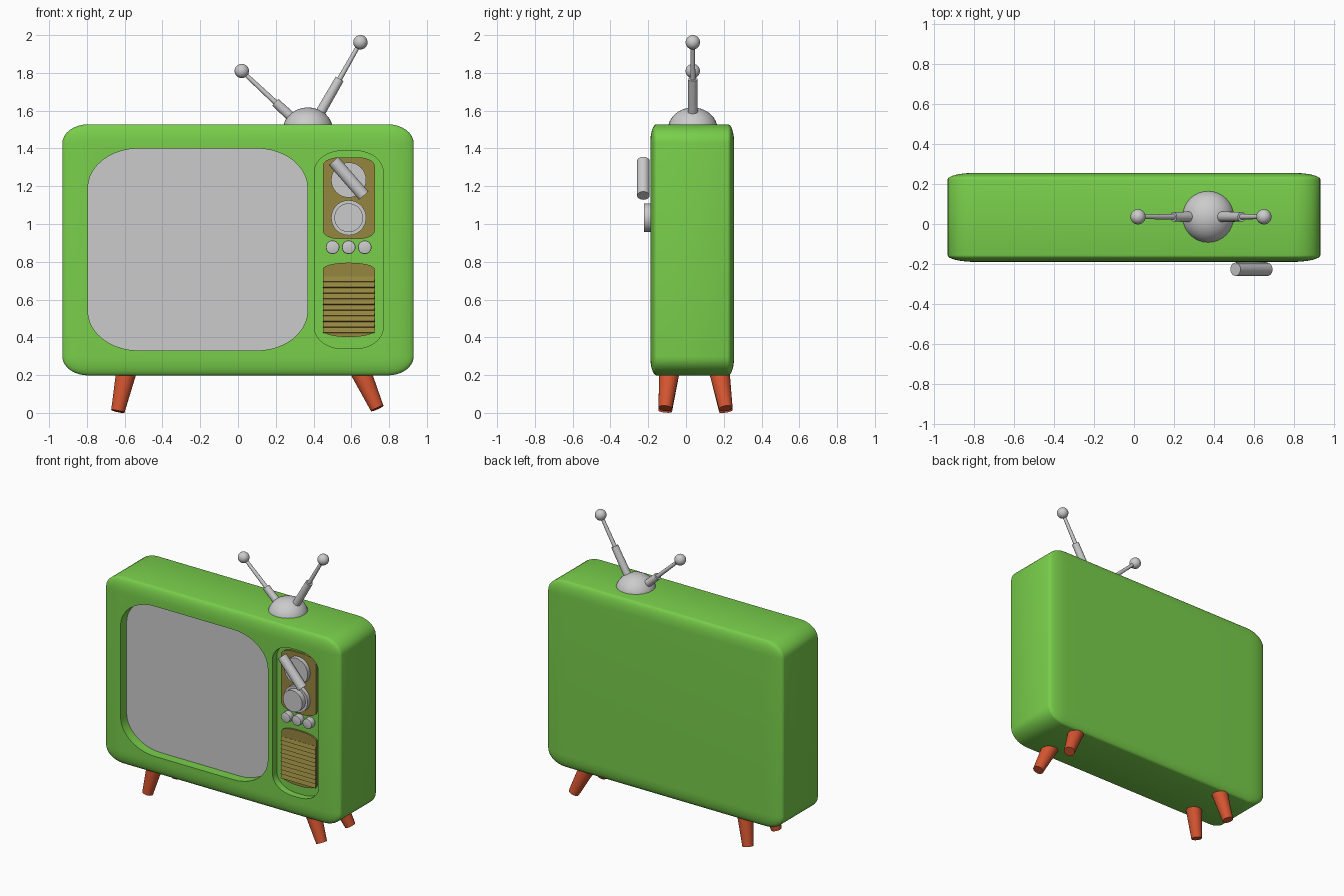
import bpy, bmesh, math
from mathutils import Vector, Matrix

if "Cube" in bpy.data.objects:
    bpy.data.objects.remove(bpy.data.objects["Cube"])


def material(name, rgb):
    m = bpy.data.materials.new(name)
    m.diffuse_color = (*rgb, 1)
    m.use_nodes = True
    m.node_tree.nodes["Principled BSDF"].inputs["Base Color"].default_value = m.diffuse_color
    return m


GREEN = material("green_shell", (0.19, 0.62, 0.07))
BROWN = material("brown_panel", (0.30, 0.24, 0.05))
ORANGE = material("orange_wood", (0.66, 0.09, 0.03))


def finish(bm, name, mat=None):
    bmesh.ops.recalc_face_normals(bm, faces=bm.faces)
    me = bpy.data.meshes.new(name)
    bm.to_mesh(me)
    bm.free()
    ob = bpy.data.objects.new(name, me)
    bpy.context.collection.objects.link(ob)
    if mat:
        me.materials.append(mat)
    smooth(ob)
    return ob


def smooth(ob):
    bpy.ops.object.select_all(action='DESELECT')
    ob.select_set(True)
    bpy.context.view_layer.objects.active = ob
    bpy.ops.object.shade_smooth_by_angle(angle=math.radians(35))


def rod(name, p, q, r1, r2, mat=None, seg=32, bevel=0.0):
    """Tapered cylinder from p to q."""
    p, q = Vector(p), Vector(q)
    d = q - p
    bm = bmesh.new()
    bmesh.ops.create_cone(bm, cap_ends=True, segments=seg, radius1=r1, radius2=r2, depth=d.length)
    if bevel:
        rims = [e for e in bm.edges if any(len(f.verts) > 4 for f in e.link_faces)]
        bmesh.ops.bevel(bm, geom=rims, offset=bevel, segments=2, profile=0.5, affect='EDGES')
    rot = d.to_track_quat('Z', 'Y').to_matrix().to_4x4()
    bm.transform(Matrix.Translation((p + q) / 2) @ rot)
    return finish(bm, name, mat)


def ball(name, c, r, zr=None):
    bm = bmesh.new()
    bmesh.ops.create_uvsphere(bm, u_segments=32, v_segments=16, radius=1)
    bm.transform(Matrix.Translation(c) @ Matrix.Diagonal((r, r, zr or r, 1)))
    return finish(bm, name)


def slab(name, x0, x1, z0, z1, rx, rz, y0, y1, mat=None):
    """Plate in the xz plane with elliptical corners, from y0 (front) to y1."""
    bm = bmesh.new()
    vs = []
    corners = ((x1 - rx, z1 - rz), (x0 + rx, z1 - rz), (x0 + rx, z0 + rz), (x1 - rx, z0 + rz))
    for k, (cx, cz) in enumerate(corners):
        for i in range(11):
            a = math.pi / 2 * (k + i / 10)
            vs.append(bm.verts.new((cx + rx * math.cos(a), y0, cz + rz * math.sin(a))))
    face = bm.faces.new(vs)
    ext = bmesh.ops.extrude_face_region(bm, geom=[face])
    moved = [v for v in ext['geom'] if isinstance(v, bmesh.types.BMVert)]
    bmesh.ops.translate(bm, verts=moved, vec=(0, y1 - y0, 0))
    return finish(bm, name, mat)


def cut(target, cutter):
    cutter.hide_render = True
    mod = target.modifiers.new("recess", 'BOOLEAN')
    mod.operation, mod.solver, mod.object = 'DIFFERENCE', 'EXACT', cutter
    bpy.context.view_layer.objects.active = target
    bpy.ops.object.modifier_apply(modifier=mod.name)
    bpy.data.objects.remove(cutter)


# Cabinet: rounded cube squashed to size, with two front recesses
bm = bmesh.new()
bmesh.ops.create_cube(bm, size=2)
bmesh.ops.bevel(bm, geom=bm.edges[:], offset=0.15, segments=8, profile=0.5, affect='EDGES')
bm.transform(Matrix.Translation((0, 0.033, 0.863)) @ Matrix.Diagonal((0.93, 0.222, 0.665, 1)))
cabinet = finish(bm, "cabinet", GREEN)
SCREEN = (-0.795, 0.368, 0.33, 1.40, 0.27, 0.21)
cut(cabinet, slab("screen_cutter", *SCREEN, -0.3, -0.11))
cut(cabinet, slab("control_cutter", 0.405, 0.768, 0.34, 1.388, 0.15, 0.11, -0.3, -0.14))
smooth(cabinet)

# Screen
slab("screen", *SCREEN, -0.12, -0.10)

# Dial plate and loudspeaker
slab("dial_plate", 0.449, 0.724, 0.92, 1.353, 0.09, 0.045, -0.155, -0.13, BROWN)
slab("speaker_plate", 0.449, 0.724, 0.402, 0.795, 0.13, 0.035, -0.152, -0.13, BROWN)
for i in range(10):
    bm = bmesh.new()
    bmesh.ops.create_cube(bm, size=1)
    bm.transform(Matrix.Translation((0.5865, -0.153, 0.437 + 0.03 * i))
                 @ Matrix.Rotation(math.radians(-18), 4, 'X')
                 @ Matrix.Diagonal((0.272, 0.012, 0.027, 1)))
    finish(bm, f"speaker_slat_{i + 1}", BROWN)

# Dials and small knobs
KX = 0.586
for label, z in (("upper", 1.233), ("lower", 1.033)):
    rod(f"{label}_dial_base", (KX, -0.13, z), (KX, -0.185, z), 0.093, 0.093)
rod("lower_dial", (KX, -0.17, 1.033), (KX, -0.222, 1.033), 0.076, 0.076)
rod("upper_dial_handle", (KX - 0.08, -0.226, 1.334), (KX + 0.08, -0.226, 1.150), 0.033, 0.033)
for i in (-1, 0, 1):
    rod(f"small_knob_{i + 2}", (KX + 0.085 * i, -0.13, 0.877), (KX + 0.085 * i, -0.182, 0.877),
        0.036, 0.036, bevel=0.006)

# Antenna: dome, and two telescopic arms with ball tips
AY = 0.036
ball("antenna_dome", (0.37, AY, 1.5), 0.132, 0.117)
for label, root, joint, tip in (("left", (0.33, 1.522), (0.197, 1.645), (0.02, 1.81)),
                                ("right", (0.41, 1.545), (0.538, 1.768), (0.648, 1.962))):
    p, j, t = (Vector((x, AY, z)) for x, z in (root, joint, tip))
    rod(f"{label}_antenna_sleeve", p, j, 0.027, 0.024)
    rod(f"{label}_antenna_rod", j - (j - p) * 0.1, t, 0.014, 0.011, seg=16)
    ball(f"{label}_antenna_tip", t, 0.038)

# Splayed tapered legs
for side, xt, xb, zb in (("left", -0.595, -0.636, 0.009), ("right", 0.658, 0.737, 0.024)):
    for end, yt, yb in (("front", -0.090, -0.110), ("back", 0.180, 0.211)):
        top, foot = Vector((xt, yt, 0.2)), Vector((xb, yb, zb))
        rod(f"{end}_{side}_leg", foot, top + (top - foot) * 0.15, 0.036, 0.055, ORANGE)
